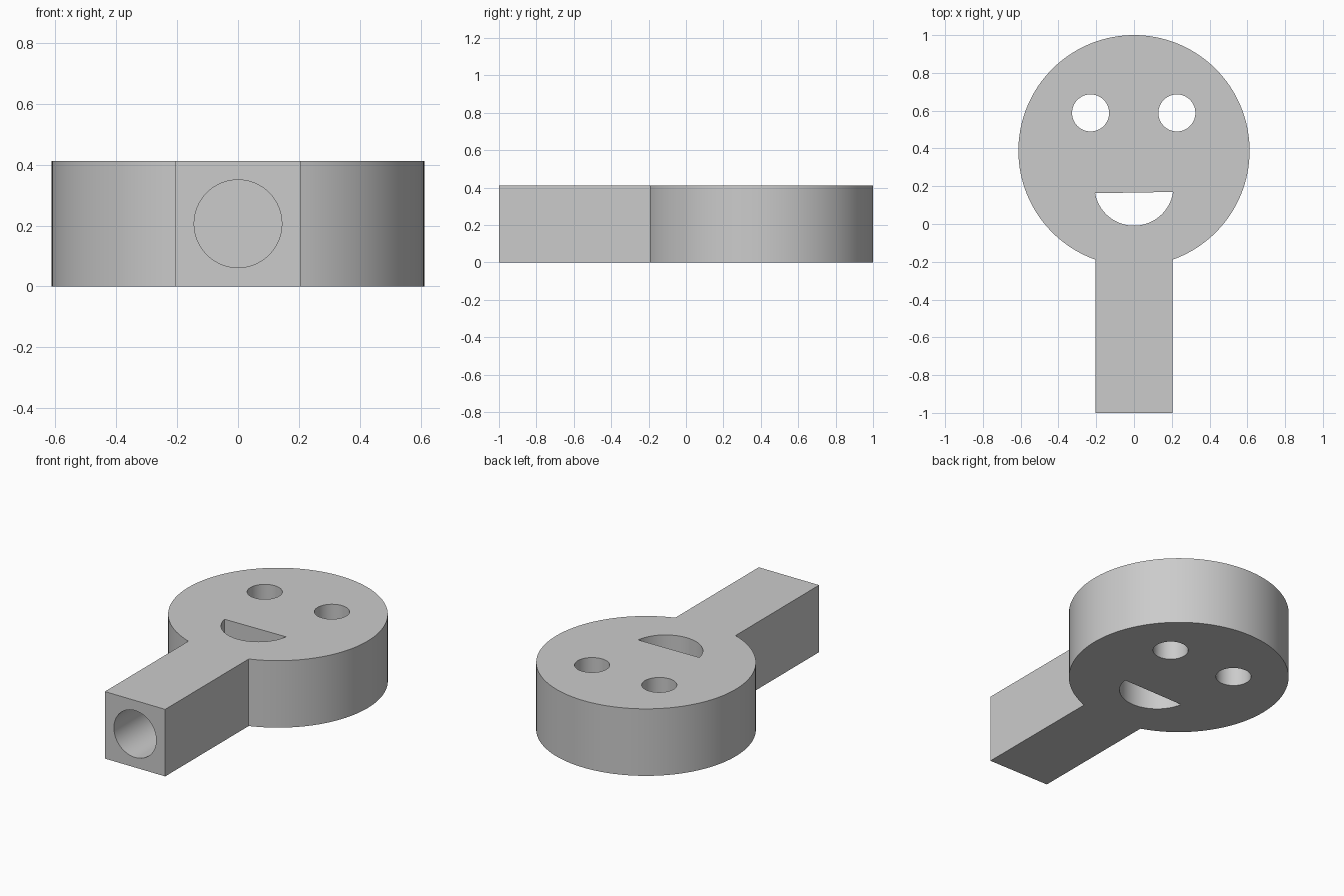
import bpy, bmesh
from math import sin, cos, pi, asin, radians
from mathutils import Matrix

if "Cube" in bpy.data.objects:
    bpy.data.objects.remove(bpy.data.objects["Cube"], do_unlink=True)

HEIGHT = 0.412
HEAD_Y, HEAD_R = 0.388, 0.612
HALF_WIDTH = 0.205

grey = bpy.data.materials.new("plain_grey")
grey.use_nodes = True
colour = (0.6, 0.6, 0.6, 1)
grey.diffuse_color = colour
grey.node_tree.nodes["Principled BSDF"].inputs["Base Color"].default_value = colour


def arc(cx, cy, r, start, end, n):
    """Points along an arc, both ends included."""
    return [(cx + r * cos(start + (end - start) * i / n),
             cy + r * sin(start + (end - start) * i / n)) for i in range(n + 1)]


def prism(name, points, low, high, matrix=Matrix()):
    """Extrude a flat outline from low to high along its own z axis."""
    bm = bmesh.new()
    face = bm.faces.new([bm.verts.new((x, y, low)) for x, y in points])
    new = bmesh.ops.extrude_face_region(bm, geom=[face])["geom"]
    verts = [v for v in new if isinstance(v, bmesh.types.BMVert)]
    bmesh.ops.translate(bm, verts=verts, vec=(0, 0, high - low))
    bm.transform(matrix)
    bmesh.ops.recalc_face_normals(bm, faces=bm.faces)
    mesh = bpy.data.meshes.new(name)
    bm.to_mesh(mesh)
    bm.free()
    mesh.materials.append(grey)
    obj = bpy.data.objects.new(name, mesh)
    bpy.context.collection.objects.link(obj)
    return obj


def circle(cx, cy, r, n):
    return arc(cx, cy, r, 0, 2 * pi, n)[:-1]


# Round head and square handle in one outline
half = asin(HALF_WIDTH / HEAD_R)
outline = arc(0, HEAD_Y, HEAD_R, -pi / 2 + half, 3 * pi / 2 - half, 120)
outline += [(-HALF_WIDTH, -1), (HALF_WIDTH, -1)]
body = prism("smiling_paddle", outline, 0, HEIGHT)

# Eyes, mouth and the blind socket in the handle end
cutters = [prism(name, circle(x, 0.588, 0.098, 64), -0.1, HEIGHT + 0.1)
           for name, x in (("right_eye_hole", -0.23), ("left_eye_hole", 0.227))]
mouth = arc(0, 0.2, 0.209, pi + 0.178, 2 * pi - 0.145, 48)
cutters.append(prism("mouth_hole", mouth, -0.1, HEIGHT + 0.1))
along_y = Matrix.Translation((0, 0, HEIGHT / 2)) @ Matrix.Rotation(radians(90), 4, "X")
cutters.append(prism("handle_socket", circle(0, 0, 0.144, 64), 0.4, 1.1, along_y))

for cutter in cutters:
    cut = body.modifiers.new(cutter.name, "BOOLEAN")
    cut.operation = "DIFFERENCE"
    cut.solver = "EXACT"
    cut.object = cutter

# Apply the cuts, then smooth the round walls
bpy.context.view_layer.objects.active = body
body.select_set(True)
for cut in list(body.modifiers):
    bpy.ops.object.modifier_apply(modifier=cut.name)
for cutter in cutters:
    bpy.data.objects.remove(cutter, do_unlink=True)
bpy.ops.object.shade_smooth_by_angle(angle=radians(30))
